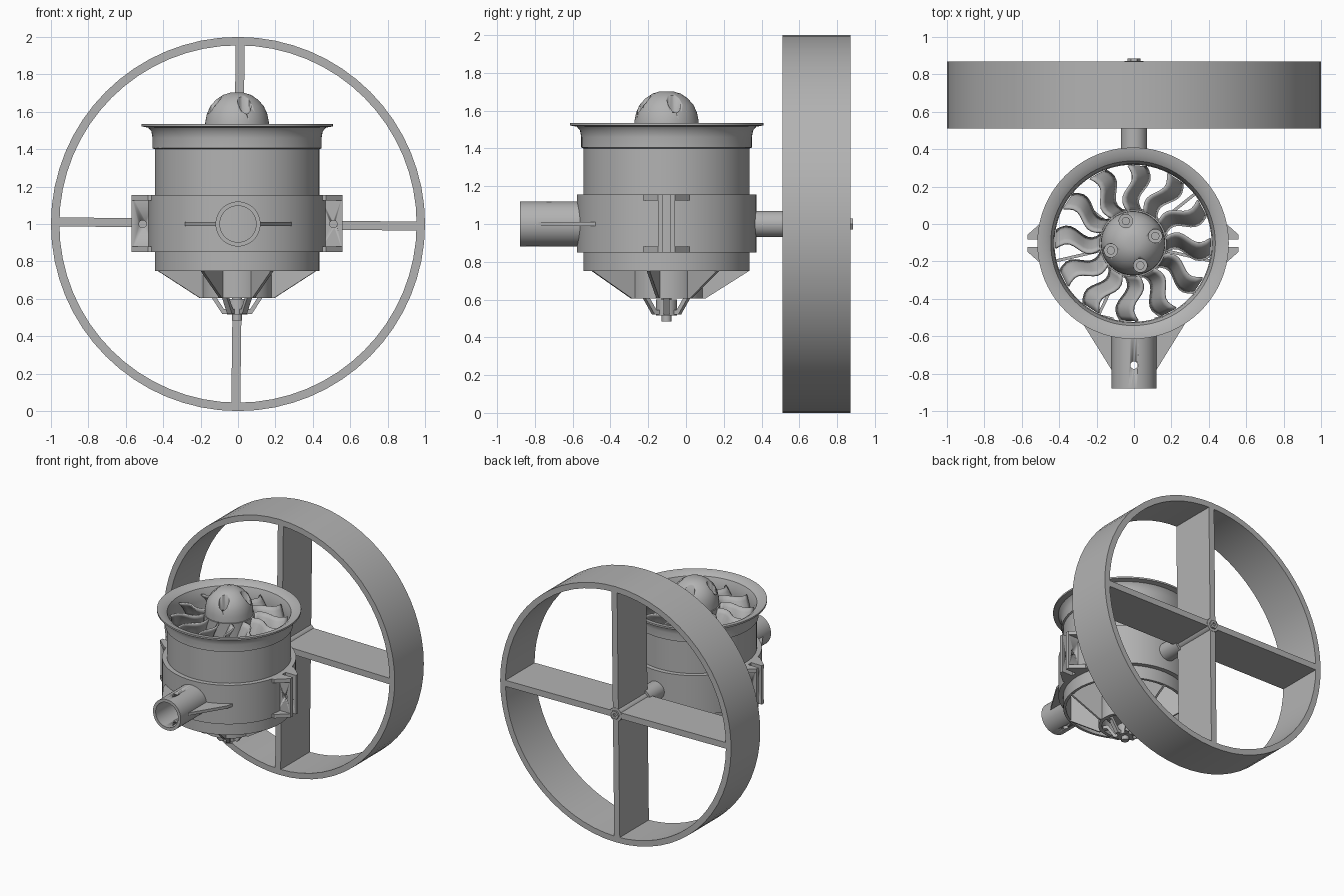
import bpy, bmesh
from math import pi, sin, cos, radians
from mathutils import Matrix, Vector

if "Cube" in bpy.data.objects:
    bpy.data.objects.remove(bpy.data.objects["Cube"])

grey = bpy.data.materials.new("mid_grey")
grey.use_nodes = True
grey.diffuse_color = (0.45, 0.45, 0.45, 1)
grey.node_tree.nodes["Principled BSDF"].inputs["Base Color"].default_value = (0.45, 0.45, 0.45, 1)

FAN = Matrix.Translation((-0.005, -0.103, 0))     # vertical fan axis
Z1 = Matrix.Translation((0, 0, 1))
ALONG_Y = Z1 @ Matrix.Rotation(-pi / 2, 4, 'X')   # local z becomes +y at height 1
UPRIGHT = Matrix.Rotation(pi / 2, 4, 'X')         # local xy becomes xz


def turn(a):
    return Matrix.Rotation(a, 4, 'Z')


def finish(name, bm, m=Matrix()):
    bmesh.ops.remove_doubles(bm, verts=bm.verts, dist=1e-5)
    bmesh.ops.recalc_face_normals(bm, faces=bm.faces)
    me = bpy.data.meshes.new(name)
    bm.to_mesh(me)
    bm.free()
    me.transform(m)
    me.materials.append(grey)
    ob = bpy.data.objects.new(name, me)
    bpy.context.collection.objects.link(ob)
    bpy.ops.object.select_all(action='DESELECT')
    ob.select_set(True)
    bpy.context.view_layer.objects.active = ob
    bpy.ops.object.shade_smooth_by_angle(angle=radians(32))
    return ob


def lathe(name, profile, m=Matrix(), steps=64, closed=True):
    """Revolve (radius, height) points; closed profiles make hollow rings."""
    bm = bmesh.new()
    vs = [bm.verts.new((r, 0, z)) for r, z in profile]
    es = [bm.edges.new(p) for p in zip(vs, vs[1:])]
    if closed:
        es.append(bm.edges.new((vs[-1], vs[0])))
    bmesh.ops.spin(bm, geom=vs + es, cent=(0, 0, 0), axis=(0, 0, 1),
                   angle=2 * pi, steps=steps, use_duplicate=False)
    return finish(name, bm, m)


def tube(name, r_in, r_out, z0, z1, m=Matrix(), steps=48):
    return lathe(name, [(r_in, z0), (r_out, z0), (r_out, z1), (r_in, z1)], m, steps)


def rod(name, r, z0, z1, m=Matrix(), steps=32):
    return lathe(name, [(0, z0), (r, z0), (r, z1), (0, z1)], m, steps, False)


def add_prism(bm, pts, thick, m=Matrix()):
    lo = [bm.verts.new(m @ Vector((x, y, -thick / 2))) for x, y in pts]
    hi = [bm.verts.new(m @ Vector((x, y, thick / 2))) for x, y in pts]
    bm.faces.new(lo[::-1])
    bm.faces.new(hi)
    for i in range(len(pts)):
        j = (i + 1) % len(pts)
        bm.faces.new((lo[i], lo[j], hi[j], hi[i]))


def cut(ob, cutter):
    mod = ob.modifiers.new("cut", 'BOOLEAN')
    mod.operation = 'DIFFERENCE'
    mod.solver = 'EXACT'
    mod.object = cutter
    bpy.context.view_layer.objects.active = ob
    bpy.ops.object.modifier_apply(modifier="cut")
    bpy.data.objects.remove(cutter)


# Duct with flared intake lip
lathe("duct_housing", [
    (0.44, 0.75), (0.44, 1.4), (0.452, 1.405), (0.452, 1.46), (0.458, 1.495),
    (0.475, 1.515), (0.512, 1.522), (0.512, 1.535), (0.47, 1.53),
    (0.44, 1.51), (0.425, 1.47), (0.42, 1.42), (0.42, 0.75)], FAN, 80)
band = tube("clamp_band", 0.43, 0.475, 0.85, 1.155, FAN, 80)

# Split clamp ears on both sides, braced by top and bottom gussets
for side, label in ((1, "left"), (-1, "right")):
    bm = bmesh.new()
    for s in (1, -1):
        add_prism(bm, [(0.44, 0.85), (0.565, 0.85), (0.565, 1.155), (0.44, 1.155)], 0.025,
                  Matrix.Translation((0, s * 0.032, 0)) @ UPRIGHT)
        for z in (0.865, 1.14):
            add_prism(bm, [(0.44, s * 0.03), (0.565, s * 0.03), (0.565, s * 0.045),
                           (0.475, s * 0.125), (0.44, s * 0.125)], 0.03,
                      Matrix.Translation((0, 0, z)))
    ear = finish(label + "_clamp_ear", bm, FAN @ turn(0 if side > 0 else pi))
    cut(ear, rod("bolt_cutter", 0.02, -1, 1,
                 Matrix.Translation((side * 0.51, 0, 0)) @ ALONG_Y, 24))

# Front mounting socket with a pin hole and side webs
socket = tube("front_socket", 0.097, 0.12, -0.88, -0.53, ALONG_Y)
cut(socket, rod("pin_cutter", 0.02, 0.5, 1.5, Matrix.Translation((0, -0.755, 0)), 24))
bm = bmesh.new()
for s in (1, -1):
    add_prism(bm, [(s * 0.11, -0.50), (s * 0.29, -0.46), (s * 0.275, -0.53),
                   (s * 0.12, -0.78), (s * 0.11, -0.78)], 0.022, Z1)
finish("socket_webs", bm)

# Spinner with four screw pockets and a top screw
spinner = lathe("spinner", [
    (0, 1.50), (0.172, 1.50), (0.17, 1.545), (0.161, 1.59), (0.143, 1.63),
    (0.112, 1.665), (0.075, 1.69), (0.036, 1.702), (0, 1.702)], FAN, 48, False)
for k in range(4):
    spot = FAN @ turn(radians(18 + 90 * k)) @ Matrix.Translation((0.125, 0, 0))
    cut(spinner, rod("pocket_cutter", 0.036, 1.55, 1.8, spot, 24))
    rod("pocket_screw", 0.022, 1.54, 1.57, spot, 16)
cap = rod("spinner_screw", 0.034, 1.69, 1.712, FAN, 24)
bm = bmesh.new()
for a in (0, pi / 2):
    add_prism(bm, [(-0.022, -0.005), (0.022, -0.005), (0.022, 0.005), (-0.022, 0.005)],
              0.03, Matrix.Translation((0, 0, 1.715)) @ turn(a))
cut(cap, finish("cross_cutter", bm, FAN))

# Twelve pitched rotor blades with a wavy span
tube("rotor_hub", 0.13, 0.18, 1.25, 1.5, FAN)
bm = bmesh.new()
SPAN, CHORD = 10, 4
for k in range(12):
    grid = []
    for i in range(SPAN + 1):
        t = i / SPAN
        row = []
        for j in range(CHORD + 1):
            c = j / CHORD - 0.5
            x = 0.17 + 0.243 * t
            y = 0.026 * sin(2 * pi * t) + c * (0.075 + 0.02 * t)
            z = 1.42 + c * (0.19 - 0.05 * t) - 0.06 * c * c
            row.append(bm.verts.new(turn(radians(87 + 30 * k)) @ Vector((x, y, z))))
        grid.append(row)
    for i in range(SPAN):
        for j in range(CHORD):
            bm.faces.new((grid[i][j], grid[i + 1][j], grid[i + 1][j + 1], grid[i][j + 1]))
blades = finish("rotor_blades", bm, FAN)
solid = blades.modifiers.new("thickness", 'SOLIDIFY')
solid.thickness = 0.012
solid.offset = 0

# Motor can and tapering stator vanes below the rotor
tube("motor_can", 0.165, 0.19, 0.605, 1.22, FAN)
rod("motor_core", 0.14, 0.68, 1.22, FAN)
bm = bmesh.new()
for k in range(7):
    add_prism(bm, [(0.18, 0.605), (0.205, 0.605), (0.435, 0.75), (0.425, 1.1), (0.18, 1.1)],
              0.016, turn(radians(90 + 360 / 7 * k)) @ UPRIGHT)
finish("stator_vanes", bm, FAN)

# Tail spider and shaft end
tube("tail_boss", 0.026, 0.055, 0.515, 0.6, FAN, 32)
rod("shaft_end", 0.026, 0.485, 0.75, FAN, 24)
bm = bmesh.new()
for k in range(6):
    add_prism(bm, [(0.045, 0.52), (0.08, 0.52), (0.135, 0.605), (0.17, 0.605),
                   (0.17, 0.63), (0.125, 0.63), (0.07, 0.545), (0.045, 0.545)],
              0.03, turn(pi / 3 * k) @ UPRIGHT)
finish("tail_spider", bm, FAN)

# Rear ring, cross spokes and axle
tube("ring_rim", 0.955, 1.0, 0.51, 0.87, ALONG_Y, 64)
bm = bmesh.new()
for k in range(4):
    add_prism(bm, [(0.03, -0.024), (0.965, -0.024), (0.965, 0.024), (0.03, 0.024)],
              0.36, Matrix.Translation((0, 0, 0.69)) @ turn(pi / 2 * k + radians(0.7)))
finish("ring_spokes", bm, ALONG_Y)
rod("rear_boss", 0.07, 0.33, 0.54, ALONG_Y)
rod("axle", 0.052, 0.5, 0.872, ALONG_Y)
tube("axle_bolt", 0.014, 0.034, 0.85, 0.885, ALONG_Y, 6)
